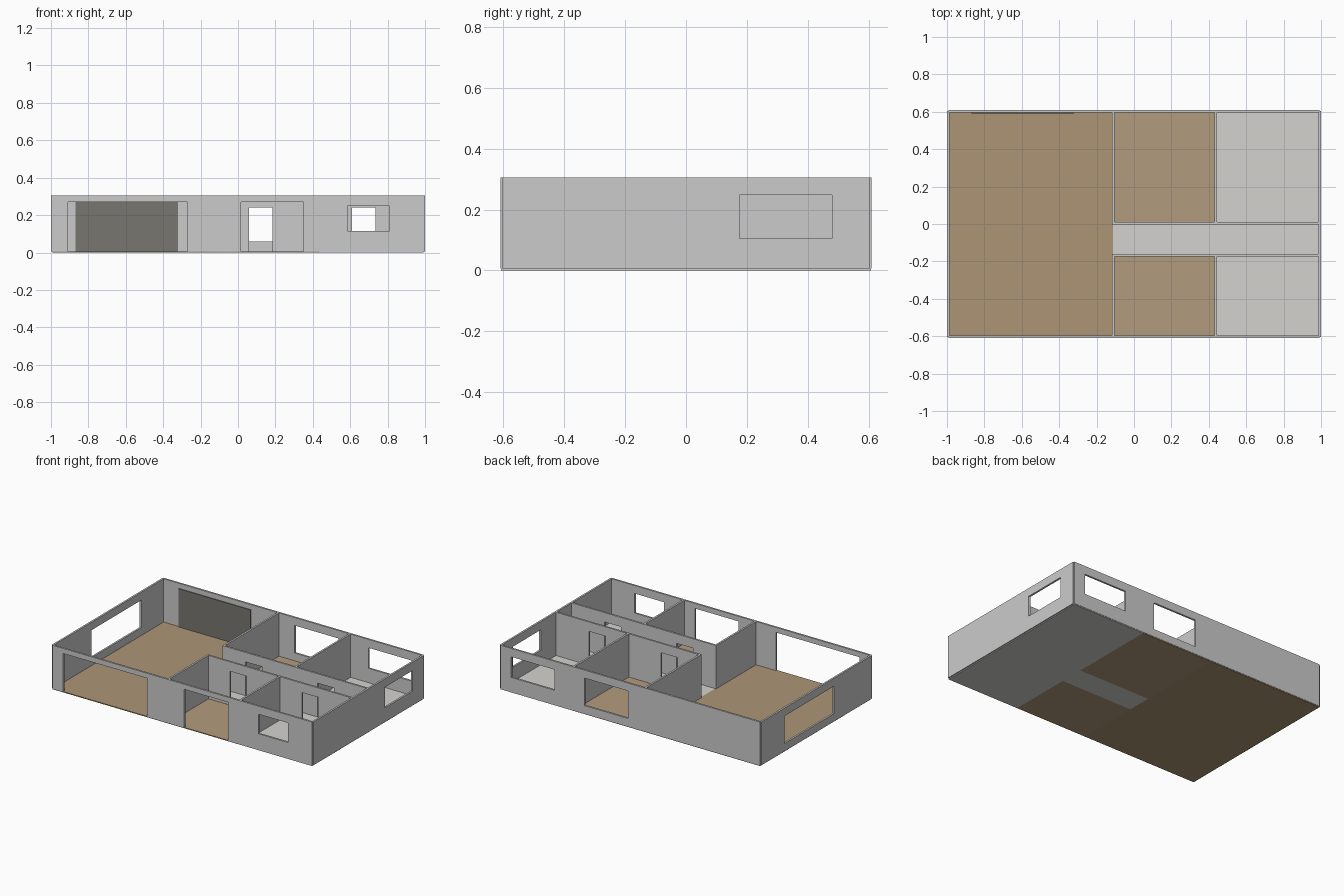
import bpy, bmesh
from mathutils import Vector

if "Cube" in bpy.data.objects:
    bpy.data.objects.remove(bpy.data.objects["Cube"])

H, FLOOR, T = 0.305, 0.006, 0.013     # wall top, floor thickness, wall thickness
X, Y, NOTCH = 1.0, 0.61, 0.007        # outer half sizes, corner notch


def make_object(name, bm, color=None):
    bmesh.ops.recalc_face_normals(bm, faces=bm.faces)
    me = bpy.data.meshes.new(name)
    bm.to_mesh(me)
    bm.free()
    ob = bpy.data.objects.new(name, me)
    bpy.context.collection.objects.link(ob)
    if color:
        mat = bpy.data.materials.get(color[0]) or bpy.data.materials.new(color[0])
        mat.diffuse_color = (*color[1], 1)
        mat.use_nodes = True
        mat.node_tree.nodes["Principled BSDF"].inputs["Base Color"].default_value = mat.diffuse_color
        me.materials.append(mat)
    return ob


def box(name, x, y, z, color=None):
    bm = bmesh.new()
    bmesh.ops.create_cube(bm, size=1)
    for v in bm.verts:
        v.co = Vector([r[0] if c < 0 else r[1] for c, r in zip(v.co, (x, y, z))])
    return make_object(name, bm, color)


def wall(name, axis, a, b, pos, holes=()):
    """Wall along axis from a to b, from pos to pos + T; holes are (a0, a1, z0, z1)."""
    us = sorted({a, b, *(u for h in holes for u in h[:2])})
    zs = sorted({FLOOR, H, *(z for h in holes for z in h[2:])})
    bm = bmesh.new()

    def point(u, z):
        return bm.verts.new((u, pos, z) if axis == 'x' else (pos, u, z))

    for u0, u1 in zip(us, us[1:]):
        for z0, z1 in zip(zs, zs[1:]):
            um, zm = (u0 + u1) / 2, (z0 + z1) / 2
            if not any(h[0] < um < h[1] and h[2] < zm < h[3] for h in holes):
                bm.faces.new([point(u0, z0), point(u1, z0), point(u1, z1), point(u0, z1)])
    bmesh.ops.remove_doubles(bm, verts=bm.verts, dist=1e-5)
    # thicken the sheet
    res = bmesh.ops.extrude_face_region(bm, geom=bm.faces[:], use_keep_orig=True)
    moved = [g for g in res['geom'] if isinstance(g, bmesh.types.BMVert)]
    bmesh.ops.translate(bm, verts=moved, vec=(0, T, 0) if axis == 'x' else (T, 0, 0))
    return make_object(name, bm)


# Floors
wood = ("wood", (0.42, 0.30, 0.18))
light_wood = ("light_wood", (0.45, 0.33, 0.21))
tile = ("tile", (0.66, 0.65, 0.62))
fx, fy = X - NOTCH, Y - 0.002
west, mid, south, north = -0.111, 0.437, -0.167, 0.003
z = (0, FLOOR)
box("living_floor", (-fx, west), (-fy, fy), z, wood)
box("corridor_floor", (west, fx), (south, north), z, tile)
for side, y in (("front", (-fy, south)), ("back", (north, fy))):
    box(side + "_bedroom_floor", (west, mid), y, z, light_wood)
    box(side + "_bathroom_floor", (mid, fx), y, z, tile)

# Outer walls with doorways and windows
wall("front_wall", 'x', -X + NOTCH, X - NOTCH, -Y,
     [(-0.91, -0.27, FLOOR, 0.27), (0.015, 0.35, FLOOR, 0.27), (0.585, 0.81, 0.115, 0.25)])
wall("back_wall", 'x', -X + NOTCH, X - NOTCH, Y - T,
     [(0.015, 0.35, 0.06, 0.25), (0.58, 0.91, 0.105, 0.247)])
wall("left_wall", 'y', -Y + NOTCH, Y - NOTCH, -X, [(-0.19, 0.355, 0.06, 0.25)])
wall("right_wall", 'y', -Y + NOTCH, Y - NOTCH, X - T, [(0.175, 0.48, 0.105, 0.247)])

# Inner walls, corridor walls with a door for each room
doors = [(0.06, 0.185, FLOOR, 0.24), (0.61, 0.735, FLOOR, 0.24)]
for side, pos, y0, y1 in (("front", south - T / 2, -Y + T, south - T / 2),
                          ("back", north - T / 2, north + T / 2, Y - T)):
    wall(side + "_corridor_wall", 'x', west - T / 2, X - T, pos, doors)
    wall(side + "_living_wall", 'y', y0, y1, west - T / 2)
    wall(side + "_room_divider", 'y', y0, y1, mid - T / 2)

# Dark panel on the living room back wall
box("wall_panel", (-0.87, -0.32), (Y - T - 0.006, Y - T), (FLOOR, 0.27),
    ("dark_panel", (0.19, 0.18, 0.16)))
